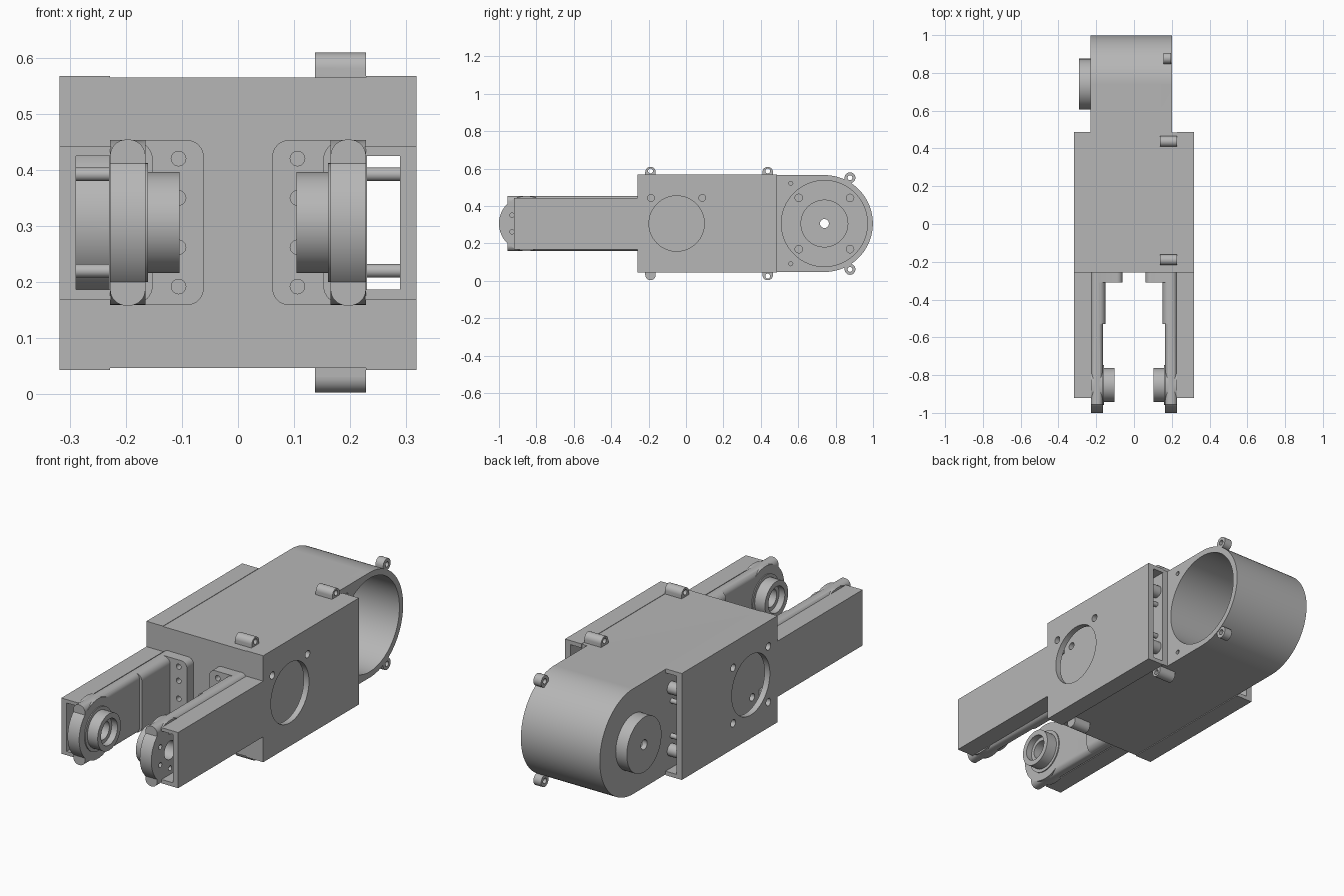
import bpy, bmesh, math
from mathutils import Matrix

if "Cube" in bpy.data.objects:
    bpy.data.objects.remove(bpy.data.objects["Cube"], do_unlink=True)

grey = bpy.data.materials.new("machined grey")
grey.use_nodes = True
grey.diffuse_color = (0.47, 0.47, 0.47, 1)
grey.node_tree.nodes["Principled BSDF"].inputs["Base Color"].default_value = (0.47, 0.47, 0.47, 1)

MID = 0.306          # height of the centre line
AXES = "xyz"


def add(name, bm):
    bmesh.ops.recalc_face_normals(bm, faces=bm.faces)
    mesh = bpy.data.meshes.new(name)
    bm.to_mesh(mesh)
    bm.free()
    mesh.materials.append(grey)
    ob = bpy.data.objects.new(name, mesh)
    bpy.context.collection.objects.link(ob)
    return ob


def box(name, x, y, z, radius=0, along="y"):
    """Box from ranges, optionally rounding the edges that run along one axis."""
    bm = bmesh.new()
    bmesh.ops.create_cube(bm, size=1)
    for v in bm.verts:
        v.co = [(a + b) / 2 + c * abs(b - a) for (a, b), c in zip((x, y, z), v.co)]
    if radius:
        k = AXES.index(along)
        edges = [e for e in bm.edges if abs(e.verts[0].co[k] - e.verts[1].co[k]) > 1e-5]
        bmesh.ops.bevel(bm, geom=edges, offset=radius, segments=8, profile=0.5, affect="EDGES")
    return add(name, bm)


def rod(name, start, end, r, a, b, axis="x", sides=48):
    """Cylinder along x (a = y, b = z) or along y (a = x, b = z)."""
    bm = bmesh.new()
    bmesh.ops.create_cone(bm, cap_ends=True, segments=sides, radius1=r, radius2=r,
                          depth=abs(end - start))
    mid = (start + end) / 2
    if axis == "x":
        m = Matrix.Translation((mid, a, b)) @ Matrix.Rotation(math.pi / 2, 4, "Y")
    else:
        m = Matrix.Translation((a, mid, b)) @ Matrix.Rotation(math.pi / 2, 4, "X")
    bm.transform(m)
    return add(name, bm)


def combine(ob, others, op):
    """Apply each other object to ob with a boolean, then drop it."""
    for other in others:
        mod = ob.modifiers.new("bool", "BOOLEAN")
        mod.operation, mod.object, mod.solver = op, other, "EXACT"
        dg = bpy.context.evaluated_depsgraph_get()
        mesh = bpy.data.meshes.new_from_object(ob.evaluated_get(dg))
        ob.modifiers.clear()
        ob.data = mesh
        bpy.data.objects.remove(other, do_unlink=True)
    return ob


def cut(ob, *others):
    return combine(ob, others, "DIFFERENCE")


def join(ob, *others):
    return combine(ob, others, "UNION")


# Central block with the rounded motor housing behind it
HY = 0.74
core = box("body_and_housing", (-0.23, 0.2), (-0.258, HY), (0.047, 0.565))
join(core, rod("nose", -0.23, 0.2, 0.259, HY, MID, sides=96),
     rod("boss", -0.29, -0.2, 0.135, HY, MID, sides=64),
     box("body_fill", (0.19, 0.23), (-0.258, 0.485), (0.047, 0.565)))
cut(core, rod("bore", -0.2, 0.3, 0.23, HY, MID, sides=96),
    rod("recess", -0.265, 0.1, 0.125, HY, MID, sides=64),
    rod("shaft_hole", -0.4, 0.1, 0.024, HY, MID))
for sy in (-1, 1):
    for sz in (-1, 1):
        cut(core, rod("floor_hole", -0.225, 0, 0.02, HY + sy * 0.137, MID + sz * 0.137, sides=24))
for sz in (-1, 1):
    cut(core, rod("rim_hole", 0.13, 0.3, 0.011, 0.56, MID + sz * 0.215, sides=20))

# Screw ears on the housing rim and lugs above and below the body
for sz, side in ((1, "upper"), (-1, "lower")):
    ear = rod(side + "_ear", 0.155, 0.197, 0.029, 0.877, MID + sz * 0.245, sides=32)
    join(ear, box("ear_web", (0.155, 0.197), (0.848, 0.88),
                  sorted((MID + sz * 0.245, MID + sz * 0.21))))
    cut(ear, rod("ear_hole", 0.1, 0.3, 0.013, 0.877, MID + sz * 0.245, sides=24),
        rod("ear_trim", 0.1, 0.3, 0.235, HY, MID, sides=96))
    for y, place in ((-0.19, "front"), (0.437, "rear")):
        lug = rod(f"{side}_{place}_lug", 0.137, 0.228, 0.028, y, MID + sz * 0.275, sides=32)
        join(lug, box("lug_foot", (0.137, 0.228), (y - 0.028, y + 0.028),
                      sorted((MID + sz * 0.25, MID + sz * 0.275))))
        cut(lug, rod("lug_hole", 0.1, 0.3, 0.013, y, MID + sz * 0.281, sides=24))

for s, side in ((1, "left"), (-1, "right")):
    def xr(a, b):
        return tuple(sorted((s * a, s * b)))

    # Hollow side case, open at the back, with a round window
    WY = -0.05
    case = box(side + "_side_case", xr(0.228, 0.318), (-0.258, 0.487), (0.043, 0.567))
    cut(case, box("case_hollow", xr(0.2, 0.289), (-0.238, 0.6), (0.063, 0.547)),
        box("arm_passage", xr(0.2, 0.289), (-0.4, 0), (0.187, 0.425)),
        rod("window", s * 0.26, s * 0.4, 0.148, WY, MID, sides=64))
    for sy in (-1, 1):
        for sz in (-1, 1):
            y, z = WY + sy * 0.137, MID + sz * 0.137
            cut(case, rod("case_hole", s * 0.26, s * 0.4, 0.018, y, z, sides=24))
            cut(core, rod("wall_hole", s * 0.19, s * 0.26, 0.018, y, z, sides=24))

    # Spacer posts near the open back of the case
    for sz, place in ((1, "upper"), (-1, "lower")):
        rod(f"{side}_{place}_thin_post", s * 0.225, s * 0.295, 0.012, 0.44, MID + sz * 0.086, sides=24)
        rod(f"{side}_{place}_thick_post", s * 0.225, s * 0.295, 0.03, 0.445, MID + sz * 0.153, sides=32)

    # Outer arm channel
    channel = box(side + "_arm_channel", xr(0.226, 0.318), (-0.92, -0.25), (0.168, 0.442))
    cut(channel, box("channel_hollow", xr(0.2, 0.289), (-1, 0), (0.187, 0.425)))

    # Inner arm plate with rounded tip, bearing boss and mounting flange
    TY = -0.853
    arm = box(side + "_arm_plate", xr(0.165, 0.228), (-0.955, -0.255), (0.158, 0.454), 0.029)
    join(arm, rod("tip", s * 0.165, s * 0.228, 0.147, TY, MID, sides=96),
         box("thick_root", xr(0.152, 0.227), (-0.53, -0.256), (0.16, 0.452), 0.034),
         box("flange", xr(0.061, 0.226), (-0.31, -0.257), (0.159, 0.453), 0.03),
         rod("collar", s * 0.16, s * 0.18, 0.106, TY, MID, sides=64),
         rod("bearing_boss", s * 0.104, s * 0.18, 0.09, TY, MID, sides=64))
    cut(arm, rod("arm_bore", 0, s * 0.4, 0.045, TY, MID),
        rod("counterbore", 0, s * 0.135, 0.064, TY, MID))
    for i in range(6):
        t = math.radians(30 + 60 * i)
        cut(arm, rod("bolt_hole", s * 0.195, s * 0.4, 0.012,
                     TY + 0.089 * math.cos(t), MID + 0.089 * math.sin(t), sides=20))
    for dz in (-0.114, -0.044, 0.044, 0.114):
        cut(arm, rod("flange_hole", -0.4, -0.262, 0.013, s * 0.106, MID + dz, "y", 20))

# Smooth curved faces while keeping edges crisp
for ob in bpy.context.view_layer.objects:
    ob.select_set(ob.type == "MESH")
bpy.context.view_layer.objects.active = core
bpy.ops.object.shade_smooth_by_angle(angle=math.radians(30))
